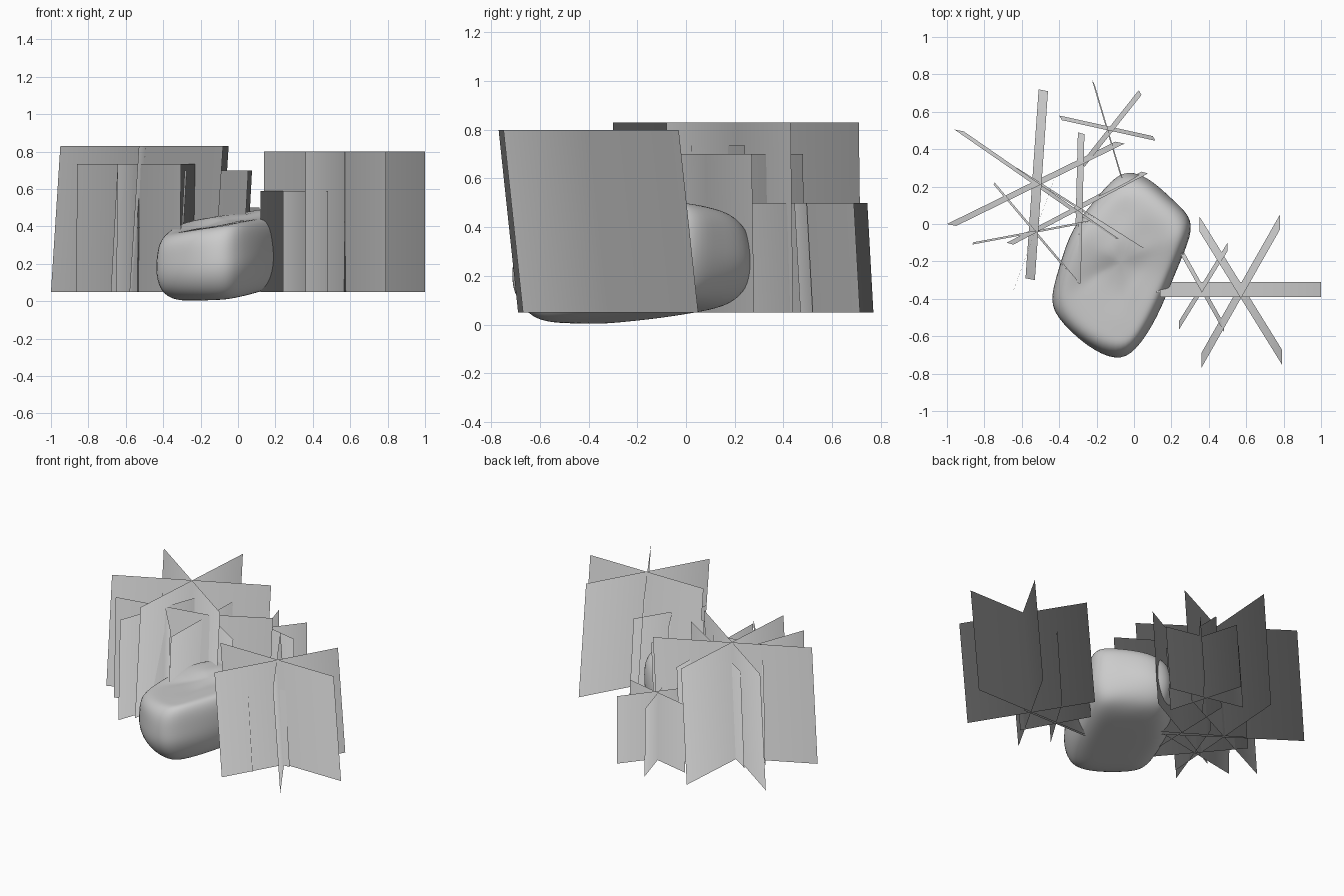
import bpy
import bmesh
from mathutils import Vector, noise

cube = bpy.data.objects.get("Cube")
if cube:
    bpy.data.objects.remove(cube, do_unlink=True)

grey = bpy.data.materials.new("plain grey")
grey.use_nodes = True
grey.diffuse_color = (0.6, 0.6, 0.6, 1)
grey.node_tree.nodes["Principled BSDF"].inputs["Base Color"].default_value = (0.6, 0.6, 0.6, 1)


def finish(bm, name):
    for face in bm.faces:
        face.smooth = True
    mesh = bpy.data.meshes.new(name)
    bm.to_mesh(mesh)
    bm.free()
    obj = bpy.data.objects.new(name, mesh)
    bpy.context.collection.objects.link(obj)
    mesh.materials.append(grey)
    return obj


def grass_clump(name, top, lean, cards):
    """Crossed upright cards; each card is the ground line x1, y1, x2, y2."""
    bm = bmesh.new()
    normals = []
    for x1, y1, x2, y2 in cards:
        low = [Vector((x1, y1, 0.05)), Vector((x2, y2, 0.05))]
        shift = Vector((lean[0], lean[1], top - 0.05))
        corners = low + [low[1] + shift, low[0] + shift]
        bm.faces.new([bm.verts.new(c) for c in corners])
        # Foliage normals: upward, fanning out toward the card ends
        out = (low[1] - low[0]).normalized() * 0.25
        up = Vector((0, 0, 1))
        normals += [(up + out * s).normalized() for s in (-1, 1, 1, -1)]
    clump = finish(bm, name)
    clump.data.normals_split_custom_set_from_vertices(normals)


# Grass clumps: two on the left side, four on the right and rear
grass_clump("grass_left_large", 0.80, (0, -0.08), [
    (0.14, -0.31, 1.0, -0.31), (0.36, -0.69, 0.78, 0.05), (0.35, 0.04, 0.79, -0.67)])
grass_clump("grass_left_small", 0.59, (0, -0.045), [
    (0.12, -0.325, 0.62, -0.325), (0.24, -0.52, 0.50, -0.10), (0.25, -0.12, 0.48, -0.53)])
grass_clump("grass_right_large", 0.83, (0.05, -0.01), [
    (-1.0, 0.0, -0.10, 0.44), (-0.96, 0.505, -0.13, -0.07), (-0.58, -0.29, -0.51, 0.72)])
grass_clump("grass_right_inner", 0.70, (0.035, -0.01), [
    (-0.68, -0.10, 0.04, 0.28), (-0.66, 0.31, 0.02, -0.12), (-0.32, -0.31, -0.30, 0.49)])
grass_clump("grass_right_front", 0.735, (0.005, 0.012), [
    (-0.865, -0.11, -0.225, 0.01), (-0.75, 0.21, -0.31, -0.31), (-0.65, -0.37, -0.43, 0.23)])
grass_clump("grass_rear", 0.50, (0.015, -0.025), [
    (-0.40, 0.58, 0.10, 0.47), (-0.28, 0.33, 0.025, 0.715), (-0.225, 0.77, -0.075, 0.265)])

# Rock: a rounded stack of scaled outlines between two tilted surfaces
outline = [(-0.03, 0.28), (0.08, 0.24), (0.2, 0.14), (0.3, 0.05), (0.315, -0.05),
           (0.22, -0.27), (0.12, -0.5), (0.0, -0.69), (-0.09, -0.73), (-0.25, -0.66),
           (-0.43, -0.49), (-0.45, -0.38), (-0.39, -0.2), (-0.33, -0.03), (-0.24, 0.1),
           (-0.12, 0.24)]
layers = [(0.1, 0), (0.3, 0), (0.5, 0), (0.68, 0.01), (0.84, 0.07), (0.95, 0.2),
          (1.01, 0.42), (1.0, 0.62), (0.97, 0.84), (0.88, 0.97), (0.75, 1),
          (0.58, 1), (0.4, 1), (0.2, 1)]
centre = Vector((-0.07, -0.22))
bm = bmesh.new()
rings = []
for scale, t in layers:
    ring = []
    for p in outline:
        q = centre + (Vector(p) - centre) * scale
        bottom = max(0.0, 0.055 + 0.1 * q.x + 0.08 * q.y)
        step = min(1, max(0, (q.y + 0.24 - 0.15 * q.x) / 0.1))
        roof = 0.425 + 0.16 * q.x + 0.045 * step - 0.1 * max(0, q.y - 0.05)
        ring.append(bm.verts.new((q.x, q.y, bottom + (roof - bottom) * t)))
    rings.append(ring)
for low, high in zip(rings, rings[1:]):
    for i in range(len(low)):
        j = (i + 1) % len(low)
        bm.faces.new((low[i], low[j], high[j], high[i]))
bm.faces.new(rings[0])
bm.faces.new(rings[-1])
# Weathered dents on the sides and top
for v in bm.verts:
    if v.co.z > 0.08:
        v.co += noise.noise_vector(v.co * 6) * 0.016 + noise.noise_vector(v.co * 12) * 0.008
bmesh.ops.recalc_face_normals(bm, faces=bm.faces)
rock = finish(bm, "rock")
sub = rock.modifiers.new("smooth surface", 'SUBSURF')
sub.levels = sub.render_levels = 2
